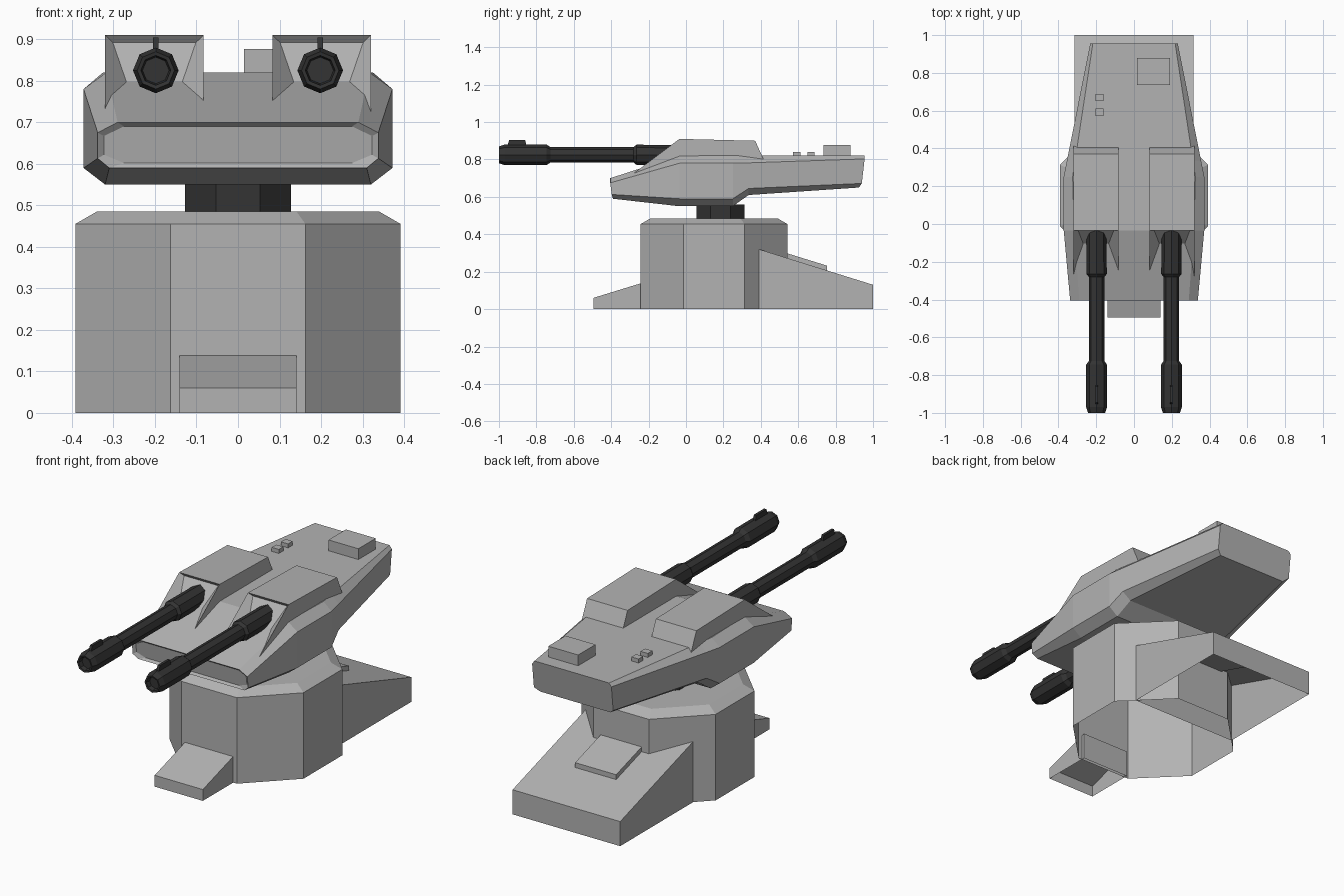
import bpy, bmesh
from math import cos, sin, pi

old = bpy.data.objects.get("Cube")
if old:
    bpy.data.objects.remove(old, do_unlink=True)


def material(name, value):
    m = bpy.data.materials.new(name)
    m.use_nodes = True
    col = (value, value, value, 1)
    m.diffuse_color = col
    bsdf = next(n for n in m.node_tree.nodes if n.type == 'BSDF_PRINCIPLED')
    bsdf.inputs["Base Color"].default_value = col
    bsdf.inputs["Roughness"].default_value = 0.8
    return m


ARMOUR = material("armour_grey", 0.45)
DARK = material("gunmetal_dark", 0.033)


def loft(name, rings, mat, start=True, end=True):
    """Skin a list of equal-length point rings, optionally capping the ends."""
    bm = bmesh.new()
    loops = [[bm.verts.new(p) for p in ring] for ring in rings]
    for a, b in zip(loops, loops[1:]):
        for i in range(len(a)):
            j = (i + 1) % len(a)
            bm.faces.new((a[i], a[j], b[j], b[i]))
    if start:
        bm.faces.new(loops[0])
    if end:
        bm.faces.new(loops[-1])
    bmesh.ops.recalc_face_normals(bm, faces=bm.faces[:])
    mesh = bpy.data.meshes.new(name)
    bm.to_mesh(mesh)
    bm.free()
    mesh.materials.append(mat)
    ob = bpy.data.objects.new(name, mesh)
    bpy.context.collection.objects.link(ob)
    return ob


def octagon(apothem, cy, z):
    """Horizontal octagon with flat sides on the axes."""
    r = apothem / cos(pi / 8)
    return [(r * cos(pi / 8 + k * pi / 4), cy + r * sin(pi / 8 + k * pi / 4), z)
            for k in range(8)]


def box(name, x, y, z, mat):
    rings = [[(x[0], y[0], h), (x[1], y[0], h), (x[1], y[1], h), (x[0], y[1], h)]
             for h in z]
    return loft(name, rings, mat)


def shell(name, half, y0, y1, low, top0, top1):
    """Sloped block between two y positions, open underneath when low is 0."""
    def ring(z0, z1):
        return [(-half, y0, z0), (half, y0, z0), (half, y1, z1), (-half, y1, z1)]
    bottom = ring(0, 0) if low == 0 else ring(top0 - low, top1 - low)
    return loft(name, [bottom, ring(top0, top1)], ARMOUR, start=low != 0)


# Pedestal: open octagonal tower with bevelled top, and the neck above it
loft("pedestal", [octagon(0.392, 0.15, 0), octagon(0.392, 0.15, 0.455),
                  octagon(0.34, 0.15, 0.485)], ARMOUR, start=False)
loft("neck", [octagon(0.128, 0.185, 0.48), octagon(0.128, 0.185, 0.56)], DARK)

# Sloped feet and the rear access plate
shell("front_foot", 0.141, -0.495, -0.225, 0, 0.06, 0.143)
shell("rear_ramp", 0.315, 0.39, 1.0, 0, 0.32, 0.13)
shell("ramp_plate", 0.12, 0.535, 0.755, 0.035, 0.3, 0.232)


# Turret hull: eight-sided cross-sections from nose to tail
def section(y, ybot, xtop, ztop, xside, zup, zlow, xbot, zbot):
    half = [(xtop, y, ztop), (xside, y, zup), (xside, (y + ybot) / 2, zlow),
            (xbot, ybot, zbot)]
    return half + [(-px, py, pz) for px, py, pz in reversed(half)]


loft("turret_hull", [
    section(-0.393, -0.38, 0.275, 0.69, 0.323, 0.667, 0.622, 0.275, 0.602),
    section(-0.405, -0.39, 0.29, 0.70, 0.338, 0.675, 0.613, 0.31, 0.59),
    section(-0.035, -0.035, 0.317, 0.82, 0.372, 0.78, 0.59, 0.32, 0.55),
    section(0.25, 0.25, 0.325, 0.82, 0.372, 0.78, 0.59, 0.32, 0.55),
    section(0.335, 0.335, 0.312, 0.82, 0.355, 0.782, 0.645, 0.305, 0.61),
    section(0.955, 0.925, 0.218, 0.82, 0.232, 0.803, 0.672, 0.205, 0.65),
], ARMOUR)


# Gun pods: wedge boxes with a funnel-shaped mouth
def pod_ring(cx, top, bottom):
    (tw, ty, tz), (bw, by, bz) = top, bottom
    return [(cx - tw, ty, tz), (cx + tw, ty, tz), (cx + bw, by, bz), (cx - bw, by, bz)]


def barrel_ring(cx, y, r):
    return [(cx + r * cos(k * pi / 4), y, 0.825 + r * sin(k * pi / 4)) for k in range(8)]


BARREL = [(0.0, 0.052), (-0.265, 0.054), (-0.28, 0.041), (-0.725, 0.041),
          (-0.745, 0.055), (-0.97, 0.055), (-1.0, 0.045), (-0.998, 0.036),
          (-0.975, 0.032)]

for side, s in (("left", 1), ("right", -1)):
    w = 0.1185
    loft(side + "_gun_pod", [
        pod_ring(s * 0.2015, (0.1, -0.02, 0.892), (0.063, -0.115, 0.785)),
        pod_ring(s * 0.2015, (w, -0.035, 0.91), (w, -0.285, 0.722)),
        pod_ring(s * 0.2015, (w, 0.37, 0.90), (w, 0.415, 0.80)),
    ], ARMOUR)
    cx = s * 0.198
    loft(side + "_barrel", [barrel_ring(cx, y, r) for y, r in BARREL], DARK)
    # Sight blade on the muzzle, lower at the front
    loft(side + "_sight", [
        [(cx - 0.007, -0.96, 0.86), (cx + 0.007, -0.96, 0.86),
         (cx + 0.007, -0.85, 0.86), (cx - 0.007, -0.85, 0.86)],
        [(cx - 0.007, -0.945, 0.904), (cx + 0.007, -0.945, 0.904),
         (cx + 0.007, -0.86, 0.904), (cx - 0.007, -0.86, 0.904)],
    ], DARK)

# Roof fittings
box("roof_hatch", (0.015, 0.19), (0.735, 0.88), (0.81, 0.877), ARMOUR)
for i, y in enumerate((0.573, 0.65)):
    box("roof_block_%d" % (i + 1), (-0.204, -0.162), (y, y + 0.038), (0.81, 0.841), ARMOUR)
